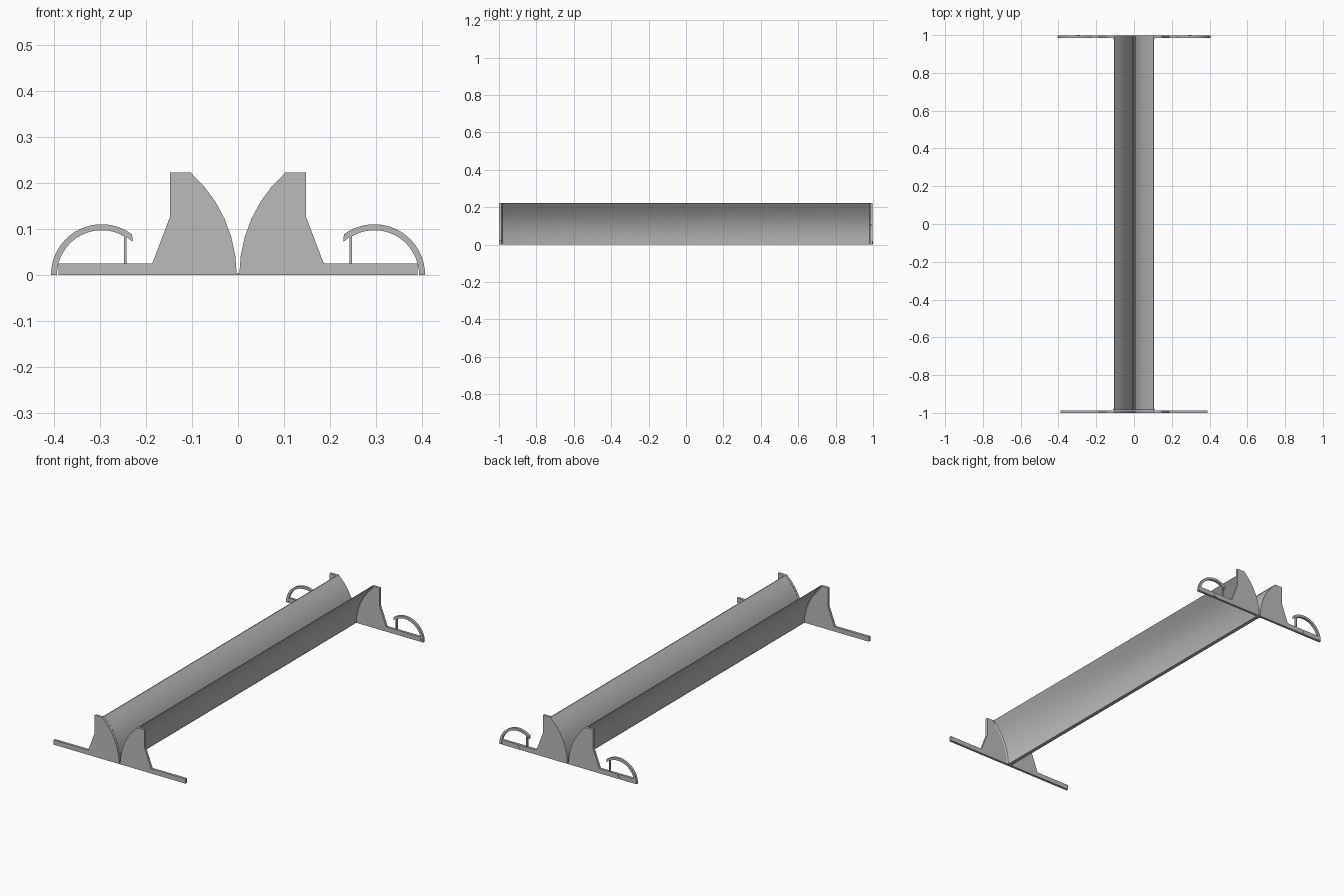
import bpy, bmesh, math
from mathutils import Vector

cube = bpy.data.objects.get("Cube")
if cube:
    bpy.data.objects.remove(cube, do_unlink=True)

grey = bpy.data.materials.new("plain grey")
grey.use_nodes = True
colour = (0.5, 0.5, 0.5, 1)
grey.diffuse_color = colour
grey.node_tree.nodes["Principled BSDF"].inputs["Base Color"].default_value = colour

END = 1.0       # half length
PLATE = 0.013   # thickness of the end plates
R = 0.297       # radius of the curved trough walls
GAP = 0.003     # half the slit at the trough bottom
STEPS = 6
SWEEP = math.asin(0.222 / R)


def finish(name, bm, smooth=False):
    bmesh.ops.recalc_face_normals(bm, faces=bm.faces)
    mesh = bpy.data.meshes.new(name)
    bm.to_mesh(mesh)
    bm.free()
    mesh.materials.append(grey)
    ob = bpy.data.objects.new(name, mesh)
    bpy.context.collection.objects.link(ob)
    if smooth:
        bpy.ops.object.select_all(action="DESELECT")
        ob.select_set(True)
        bpy.context.view_layer.objects.active = ob
        bpy.ops.object.shade_smooth_by_angle(angle=math.radians(30))
    return ob


def loft(name, sections, smooth=False):
    """Join equal rings of (x, y, z) points and cap both ends."""
    bm = bmesh.new()
    rings = [[bm.verts.new(p) for p in ring] for ring in sections]
    n = len(rings[0])
    for a, b in zip(rings, rings[1:]):
        for i in range(n):
            j = (i + 1) % n
            bm.faces.new((a[i], a[j], b[j], b[i]))
    bm.faces.new(rings[0])
    bm.faces.new(rings[-1])
    return finish(name, bm, smooth)


def slab(name, outline, y0, y1, smooth=False):
    return loft(name, [[(x, y, z) for x, z in outline] for y in (y0, y1)], smooth)


def wall_arc(thick, side):
    """Curved wall section, bulging into the trough."""
    pts = []
    for i in range(STEPS + 1):
        a = SWEEP * i / STEPS
        r = R - thick
        pts.append((side * (GAP + R - r * math.cos(a)), min(r * math.sin(a), 0.222)))
    # keep the rim level at the top
    pts[-1] = (pts[-1][0], 0.222)
    return pts


# End plates with foot bar and central notch
half = wall_arc(0, 1)
half[0] = (GAP, 0.004)
half += [(0.148, 0.222), (0.148, 0.125), (0.186, 0.025), (0.39, 0.025), (0.39, 0)]
outline = half + [(-x, z) for x, z in reversed(half)]
slab("front_end_plate", outline, -END, -END + PLATE)
slab("back_end_plate", outline, END - PLATE - 0.002, END - 0.002)

# Trough walls, thickening where they meet the end plates
y_in = END - PLATE - 0.001
stations = [(-y_in, 0.016), (-y_in + 0.004, 0.009), (-y_in + 0.011, 0.006),
            (y_in - 0.011, 0.006), (y_in - 0.004, 0.009), (y_in, 0.016)]
for side, label in ((1, "left"), (-1, "right")):
    sections = []
    for y, t in stations:
        ring = wall_arc(0, side) + wall_arc(t, side)[::-1]
        sections.append([(x, y, z) for x, z in ring])
    loft(label + "_trough_wall", sections, True)

# Narrow floor strip closing the trough
slab("trough_floor", [(-0.01, 0), (0.01, 0), (0.01, 0.004), (-0.01, 0.004)], -y_in, y_in)

# Spring hooks on the back plate
yb0, yb1 = END - PLATE - 0.002, END - 0.002
for side, label in ((1, "left"), (-1, "right")):
    cx, sweep, n = 0.296, math.radians(127), 18
    outer, inner = [], []
    for i in range(n + 1):
        a = sweep * i / n
        outer.append((side * (cx + 0.11 * math.cos(a)), 0.11 * math.sin(a)))
        a *= 0.96
        inner.append((side * (cx + 0.097 * math.cos(a)), 0.097 * math.sin(a)))
    tip = [(side * 0.229, 0.072), (side * 0.243, 0.083)]
    slab(label + "_hook", outer + tip + inner[::-1], yb0, yb1, True)
    x0, x1 = side * 0.242, side * 0.247
    slab(label + "_hook_post", [(x0, 0.02), (x1, 0.02), (x1, 0.086), (x0, 0.086)], yb0, yb1)
    # Small round boss on the outside of the bar
    boss = [(side * 0.296 + 0.009 * math.cos(k * math.tau / 12),
             0.011 + 0.009 * math.sin(k * math.tau / 12)) for k in range(12)]
    slab(label + "_bar_boss", boss, yb1 - 0.002, END)
